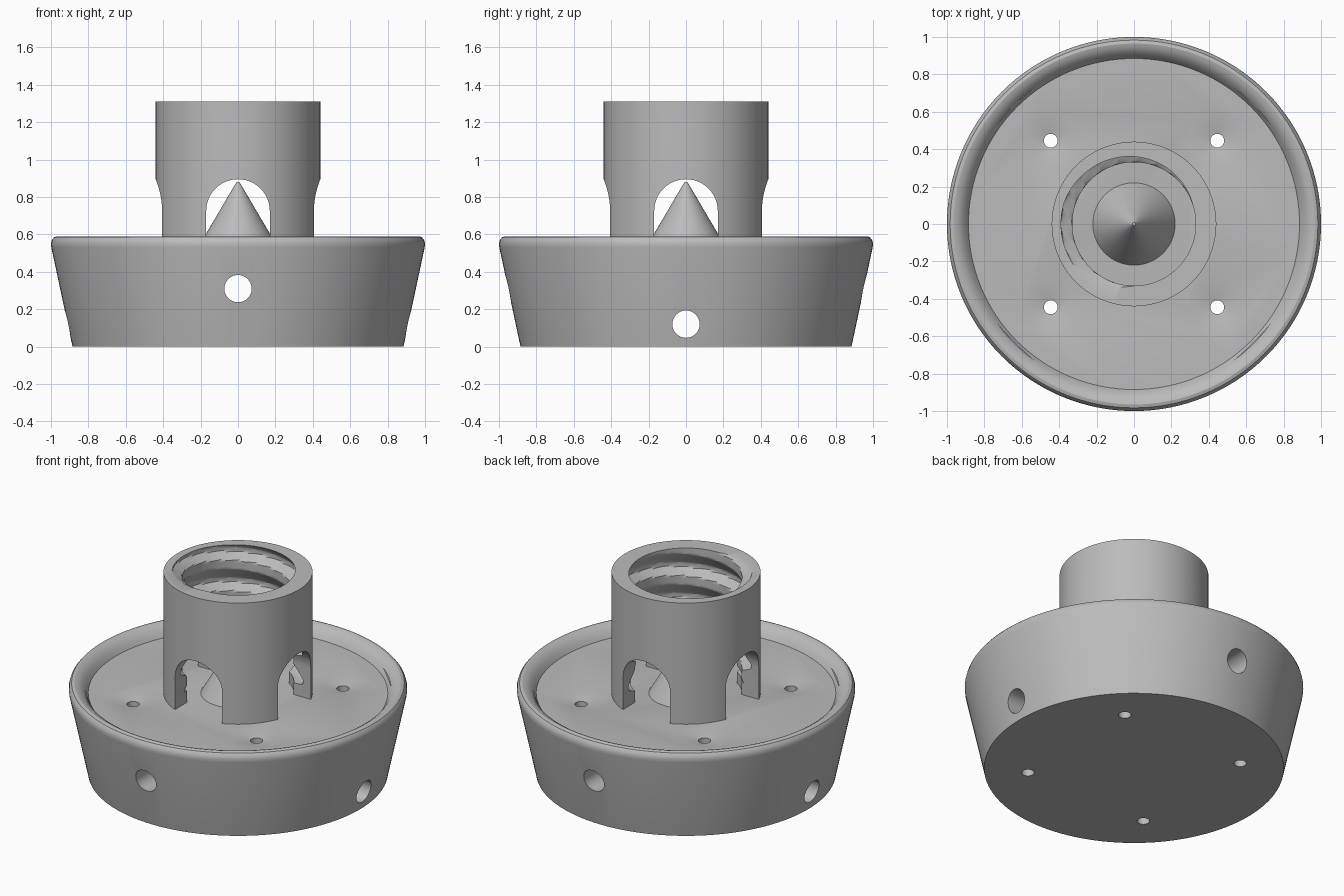
import bpy, bmesh, math
from mathutils import Matrix

if "Cube" in bpy.data.objects:
    bpy.data.objects.remove(bpy.data.objects["Cube"], do_unlink=True)

GREY = (0.5, 0.5, 0.5, 1)
grey = bpy.data.materials.new("plain grey")
grey.use_nodes = True
grey.diffuse_color = GREY
grey.node_tree.nodes["Principled BSDF"].inputs["Base Color"].default_value = GREY

FLOOR, TOP, SIDES = 0.52, 1.31, 128
TUBE, BORE, GROOVE, PITCH = 0.44, 0.33, 0.39, 0.2


def finish(bm, name):
    bmesh.ops.recalc_face_normals(bm, faces=bm.faces[:])
    mesh = bpy.data.meshes.new(name)
    bm.to_mesh(mesh)
    bm.free()
    ob = bpy.data.objects.new(name, mesh)
    mesh.materials.append(grey)
    bpy.context.collection.objects.link(ob)
    return ob


def lathe(name, rings, closed=False):
    """Skin rings of (radius function of angle, z) around the z axis."""
    bm = bmesh.new()
    loops = []
    for radius, z in rings:
        loop = []
        for i in range(SIDES):
            a = math.tau * i / SIDES
            r = radius(a) if callable(radius) else radius
            loop.append(bm.verts.new((r * math.cos(a), r * math.sin(a), z)))
        loops.append(loop)
    pairs = list(zip(loops, loops[1:]))
    if closed:
        pairs.append((loops[-1], loops[0]))
    for lo, hi in pairs:
        for i in range(SIDES):
            j = (i + 1) % SIDES
            bm.faces.new((lo[i], lo[j], hi[j], hi[i]))
    if not closed:
        bm.faces.new(loops[0])
        bm.faces.new(loops[-1])
    return finish(bm, name)


def cone(name, r1, r2, depth, matrix, sides=32):
    bm = bmesh.new()
    bmesh.ops.create_cone(bm, cap_ends=True, segments=sides, radius1=r1,
                          radius2=r2, depth=depth, matrix=matrix)
    return finish(bm, name)


def cut(target, cutter):
    cutter.hide_render = True
    mod = target.modifiers.new("cut", 'BOOLEAN')
    mod.operation, mod.solver, mod.object = 'DIFFERENCE', 'EXACT', cutter
    bpy.context.view_layer.objects.active = target
    bpy.ops.object.modifier_apply(modifier=mod.name)
    bpy.data.objects.remove(cutter, do_unlink=True)


def smooth(ob, degrees):
    bpy.ops.object.select_all(action='DESELECT')
    ob.select_set(True)
    bpy.context.view_layer.objects.active = ob
    bpy.ops.object.shade_smooth_by_angle(angle=math.radians(degrees))


# Tapered dish base with a rounded rim
base = lathe("base", [
    (0.885, 0), (0.998, 0.53), (1.0, 0.55), (0.995, 0.57), (0.983, 0.585),
    (0.965, 0.59), (0.945, 0.585), (0.92, 0.568), (0.9, 0.545), (0.885, FLOOR)])

# Two cross bores through the base, at different heights
for axis, z in (('X', 0.31), ('Y', 0.12)):
    turn = Matrix.Rotation(math.pi / 2, 4, axis)
    cut(base, cone("bore_cutter", 0.073, 0.073, 3, Matrix.Translation((0, 0, z)) @ turn))

# Four screw holes in shallow dishes
for sx in (-1, 1):
    for sy in (-1, 1):
        at = (0.445 * sx, 0.445 * sy)
        cut(base, cone("dish_cutter", 0.0, 0.3, 0.06,
                       Matrix.Translation((*at, FLOOR)), 48))
        cut(base, cone("hole_cutter", 0.037, 0.037, 2, Matrix.Translation((*at, 0.3))))
smooth(base, 25)


# Socket tube with an internal helical groove
def thread(z):
    def radius(a):
        turn = (a / math.tau - (z - TOP) / PITCH - 0.05) % 1
        rise = min(turn / 0.4, 1) if turn < 0.56 else max(0, 1 - (turn - 0.56) / 0.14)
        return BORE + (GROOVE - BORE) * rise
    return radius


BOTTOM = FLOOR - 0.01
STEPS = 72
inner = []
for k in range(STEPS + 1):
    z = TOP - (TOP - 0.6) * k / STEPS
    inner.append((thread(z), z))
socket = lathe("socket_tube", [(TUBE, BOTTOM), (TUBE, TOP)] + inner
               + [(BORE, 0.595), (BORE, BOTTOM)], closed=True)

# Arched openings on all four sides of the tube
HALF, SPRING = 0.17, 0.725
for quarter in range(2):
    bm = bmesh.new()
    outline = [(HALF, 0.3)]
    for i in range(25):
        a = math.pi * i / 24
        outline.append((HALF * math.cos(a), SPRING + HALF * math.sin(a)))
    outline.append((-HALF, 0.3))
    face = bm.faces.new([bm.verts.new((x, -1, z)) for x, z in outline])
    made = bmesh.ops.extrude_face_region(bm, geom=[face])["geom"]
    bmesh.ops.translate(bm, vec=(0, 2, 0),
                        verts=[v for v in made if isinstance(v, bmesh.types.BMVert)])
    bmesh.ops.rotate(bm, verts=bm.verts[:], matrix=Matrix.Rotation(quarter * math.pi / 2, 3, 'Z'))
    cut(socket, finish(bm, "arch_cutter"))
smooth(socket, 30)

# Pointed centre cone
HEIGHT = 0.88 - FLOOR
centre = cone("centre_cone", 0.22, 0.008, HEIGHT,
              Matrix.Translation((0, 0, FLOOR + HEIGHT / 2)), 64)
smooth(centre, 30)
